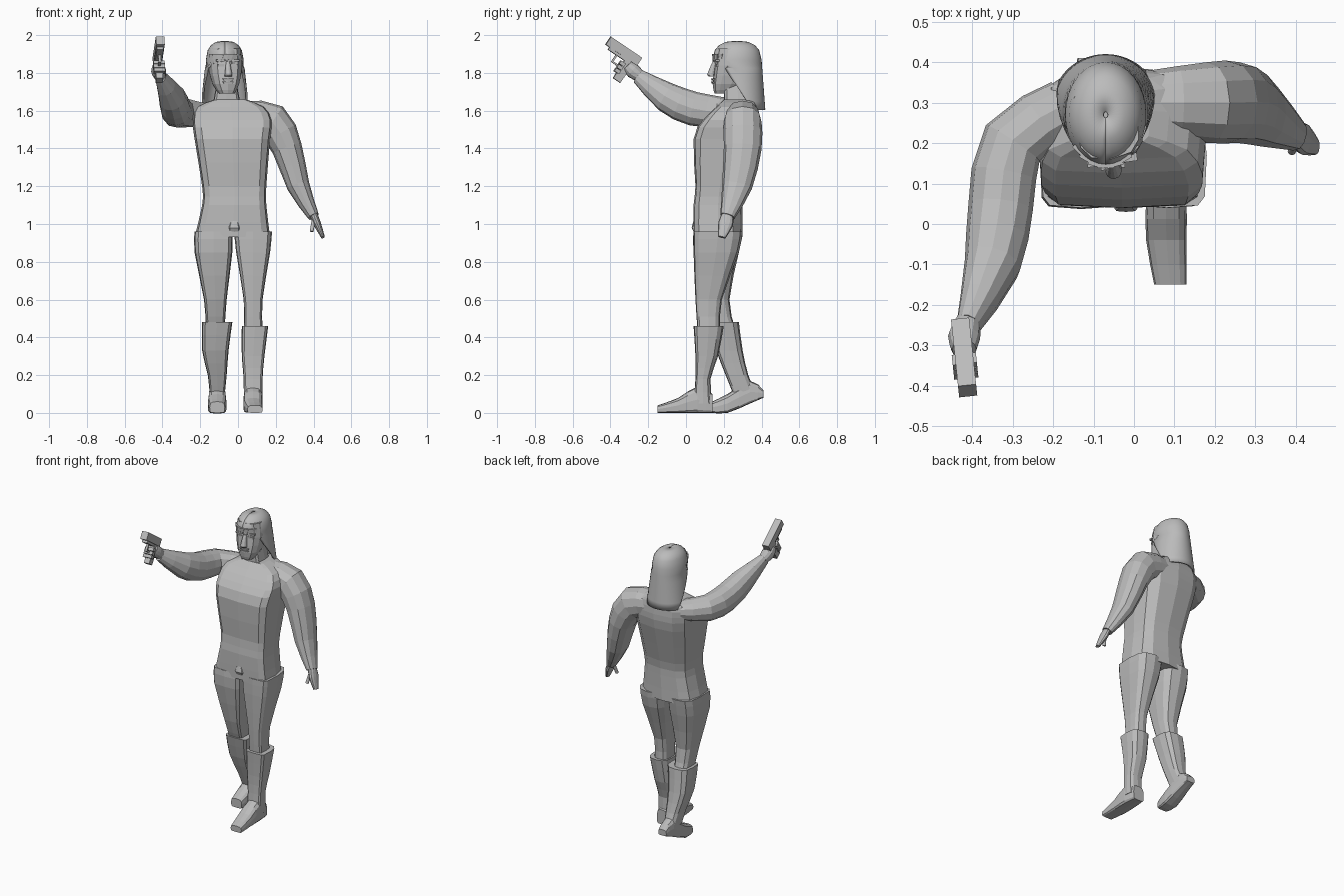
import bpy, bmesh, math
from mathutils import Vector, Matrix

default_cube = bpy.data.objects.get("Cube")
if default_cube:
    bpy.data.objects.remove(default_cube)

grey = bpy.data.materials.new("plain grey")
grey.use_nodes = True
grey.diffuse_color = (.5, .5, .5, 1)
shader = grey.node_tree.nodes["Principled BSDF"]
shader.inputs["Base Color"].default_value = grey.diffuse_color

AXIS_X, AXIS_Y, AXIS_Z = Matrix.Identity(3)
IDENTITY = Matrix.Identity(4)


def placed(position, degrees, axis='Z'):
    return Matrix.Translation(position) @ Matrix.Rotation(math.radians(degrees), 4, axis)


def finish(name, bm, matrix):
    bm.transform(matrix)
    bmesh.ops.recalc_face_normals(bm, faces=bm.faces)
    mesh = bpy.data.meshes.new(name)
    bm.to_mesh(mesh)
    bm.free()
    mesh.materials.append(grey)
    part = bpy.data.objects.new(name, mesh)
    bpy.context.collection.objects.link(part)
    return part


def skin(name, rings, matrix=IDENTITY, closed=True):
    """Join equal point rings with quads; closed rings get end caps."""
    bm = bmesh.new()
    rows = [[bm.verts.new(point) for point in ring] for ring in rings]
    count = len(rows[0])
    for lower, upper in zip(rows, rows[1:]):
        for i in range(count if closed else count - 1):
            j = (i + 1) % count
            bm.faces.new((lower[i], lower[j], upper[j], upper[i]))
    if closed:
        bm.faces.new(rows[0])
        bm.faces.new(rows[-1])
    return finish(name, bm, matrix)


def signed_power(value, power):
    return math.copysign(abs(value) ** power, value)


def section(centre, u, v, front, back, sides=12):
    """Rounded outline; a lower power gives firmer corners on that side."""
    ring = []
    for i in range(sides):
        angle = math.tau * i / sides
        power = front if math.sin(angle) < 0 else back
        ring.append(centre + u * signed_power(math.cos(angle), power)
                    + v * signed_power(math.sin(angle), power))
    return ring


def refine(stations):
    """Add a smoothly curved station between each pair."""
    keys = [Vector(station) for station in stations]
    keys = [keys[0]] + keys + [keys[-1]]
    result = []
    for before, a, b, after in zip(keys, keys[1:], keys[2:], keys[3:]):
        result += [a, (a + b) * .5 + (a + b - before - after) / 16]
    return result + [keys[-1]]


def tube(name, stations, u, v=None, front=.35, back=.7, matrix=IDENTITY):
    """Loft stations of x, y, z and two radii; without v, follow the path."""
    stations = refine(stations)
    points = [Vector(station[:3]) for station in stations]
    rings = []
    for i, station in enumerate(stations):
        along = points[min(i + 1, len(points) - 1)] - points[max(i - 1, 0)]
        across = u if v else (u - along * u.dot(along) / along.length_squared).normalized()
        other = v or along.normalized().cross(across)
        rings.append(section(points[i], across * station[3], other * station[4], front, back))
    return skin(name, rings, matrix)


def slab(name, *stations):
    return tube(name, stations, AXIS_X, AXIS_Y)


def limb(name, axis, *stations):
    return tube(name, stations, axis, front=.9, back=.9)


def foot(name, *stations):
    return tube(name, stations, AXIS_X, AXIS_Z)


def box(name, size, position, matrix, taper=1):
    bm = bmesh.new()
    bmesh.ops.create_cube(bm, size=1, matrix=Matrix.Diagonal((*size, 1)))
    for vert in bm.verts:
        if vert.co.z < 0:
            vert.co.xy *= taper
    bmesh.ops.translate(bm, verts=bm.verts, vec=position)
    return finish(name, bm, matrix)


# Torso, neck and groin
slab("torso", (-.03, .17, .93, .2, .13), (-.02, .17, 1.1, .17, .13), (-.02, .18, 1.2, .17, .13),
     (-.03, .21, 1.45, .2, .17), (-.03, .24, 1.55, .21, .15), (-.04, .27, 1.62, .18, .11),
     (-.04, .28, 1.66, .08, .08))
slab("neck", (-.06, .28, 1.6, .08, .08), (-.06, .27, 1.76, .05, .07))
slab("groin", (-.02, .09, .93, .02, .03), (-.02, .07, .98, .03, .04), (-.02, .07, 1.04, .01, .02))

# Legs: the left one forward, the right one trailing
slab("right_thigh", (-.13, .17, .96, .1, .13), (-.13, .16, .85, .1, .12),
     (-.12, .16, .6, .06, .07), (-.12, .2, .45, .05, .06))
slab("left_thigh", (.08, .17, .96, .1, .13), (.08, .16, .85, .09, .12),
     (.08, .12, .6, .05, .07), (.08, .12, .45, .05, .06))

# Boots: a shaft flaring at the cuff, and a foot
slab("right_boot_shaft", (-.11, .2, .48, .08, .08), (-.12, .23, .33, .07, .07),
     (-.11, .27, .2, .05, .06), (-.11, .31, .1, .04, .06))
slab("left_boot_shaft", (.09, .12, .46, .07, .08), (.08, .11, .3, .06, .06),
     (.08, .09, .18, .05, .04), (.08, .09, .05, .05, .05))
foot("right_boot_foot", (-.11, .41, .1, .03, .02), (-.11, .34, .11, .04, .06),
     (-.11, .22, .05, .05, .05), (-.11, .14, .03, .04, .03))
foot("left_boot_foot", (.08, .14, .05, .04, .05), (.08, .06, .07, .05, .07),
     (.08, -.04, .04, .05, .04), (.09, -.15, .02, .04, .02))

# Left arm hanging down
limb("left_arm", AXIS_Y, (.04, .3, 1.57, .08, .08), (.18, .3, 1.54, .1, .1),
     (.26, .3, 1.4, .1, .08), (.32, .27, 1.2, .08, .06), (.4, .22, 1.04, .04, .03))
limb("left_hand", AXIS_Y, (.4, .22, 1.05, .03, .02), (.42, .21, 1, .04, .02), (.45, .19, .93, .02, .01))
limb("left_thumb", AXIS_Y, (.4, .2, 1.02, .01, .01), (.39, .18, .96, .01, .01))

# Right arm raised forward
limb("right_arm", AXIS_X, (-.17, .29, 1.58, .07, .06), (-.3, .2, 1.59, .08, .08),
     (-.33, .04, 1.61, .08, .09), (-.35, -.1, 1.67, .07, .08), (-.41, -.25, 1.78, .03, .04))
limb("right_hand", AXIS_X, (-.41, -.24, 1.78, .03, .03), (-.42, -.28, 1.81, .04, .04),
     (-.42, -.31, 1.84, .03, .03))

# Pistol, tilted along the forearm, with fingers round the grip
aim = placed((-.42, -.33, 1.915), 6) @ Matrix.Rotation(math.radians(-34), 4, 'X')
box("pistol_slide", (.045, .2, .05), (0, 0, 0), aim)
box("pistol_frame", (.036, .17, .02), (0, .01, -.03), aim)
box("pistol_grip", (.04, .05, .12), (0, .055, -.09), aim, taper=.9)
box("trigger_guard_front", (.014, .01, .04), (0, -.02, -.06), aim)
box("trigger_guard_base", (.014, .05, .01), (0, 0, -.08), aim)
for i in range(3):
    box("finger", (.06, .03, .02), (0, .03, -.06 - i * .023), aim)

# Head, turned slightly to its left; features are placed from its centre
head = placed((-.07, .27, 0), 8)
tube("face", [(0, -.07, 1.69, .04, .05), (0, -.04, 1.74, .07, .09), (0, -.01, 1.84, .09, .11),
              (0, -.01, 1.93, .08, .1)], AXIS_X, AXIS_Y, front=.7, matrix=head)
tube("nose", [(0, -.12, 1.86, .01, .01), (0, -.14, 1.79, .02, .02), (0, -.13, 1.78, .02, .01)],
     AXIS_X, AXIS_Y, front=1, matrix=head)
for height in (1.75, 1.765):
    box("lip", (.06, .02, .01), (0, -.125, height), head, taper=.8)
for side in (-1, 1):
    box("eye", (.034, .01, .012), (side * .037, -.113, 1.84), head)
    box("brow", (.045, .02, .012), (side * .04, -.113, 1.865), head)

# Hair: a dome, then a flaring curtain that opens around the face
HAIR_POINTS = 32


def hair_row(height, width, depth, centre_y, opening):
    row = []
    for i in range(HAIR_POINTS + 1):
        angle = math.radians(opening + (360 - 2 * opening) * i / HAIR_POINTS)
        row.append((width * math.sin(angle) - .07, centre_y - depth * math.cos(angle), height))
    return row


rows = []
for degrees in (1, 20, 40, 60, 90):
    angle = math.radians(degrees)
    spread = math.sin(angle) ** .7
    rows.append(hair_row(1.87 + .1 * math.cos(angle), .1 * spread, .13 * spread, .27, 0))
for step in range(1, 7):
    fall = step / 6
    rows.append(hair_row(1.87 - .265 * fall, .1 + .03 * fall, .13 - .01 * fall,
                         .27 + .03 * fall, 45 + 70 * fall))
hair = skin("hair", rows, closed=False)
shell = hair.modifiers.new("thickness", 'SOLIDIFY')
shell.thickness = .01
bpy.context.view_layer.objects.active = hair
hair.select_set(True)
bpy.ops.object.shade_smooth_by_angle(angle=math.radians(30))

# Fringe locks, longer towards the temples
for i in range(-3, 4):
    angle = math.radians(i * 15)
    drop = .03 + .012 * abs(i)
    root = placed((.09 * math.sin(angle) - .07, .27 - .125 * math.cos(angle), 1.9), i * 15)
    box("fringe_lock", (.04, .014, drop), (0, 0, -drop / 2), root, taper=.4)
